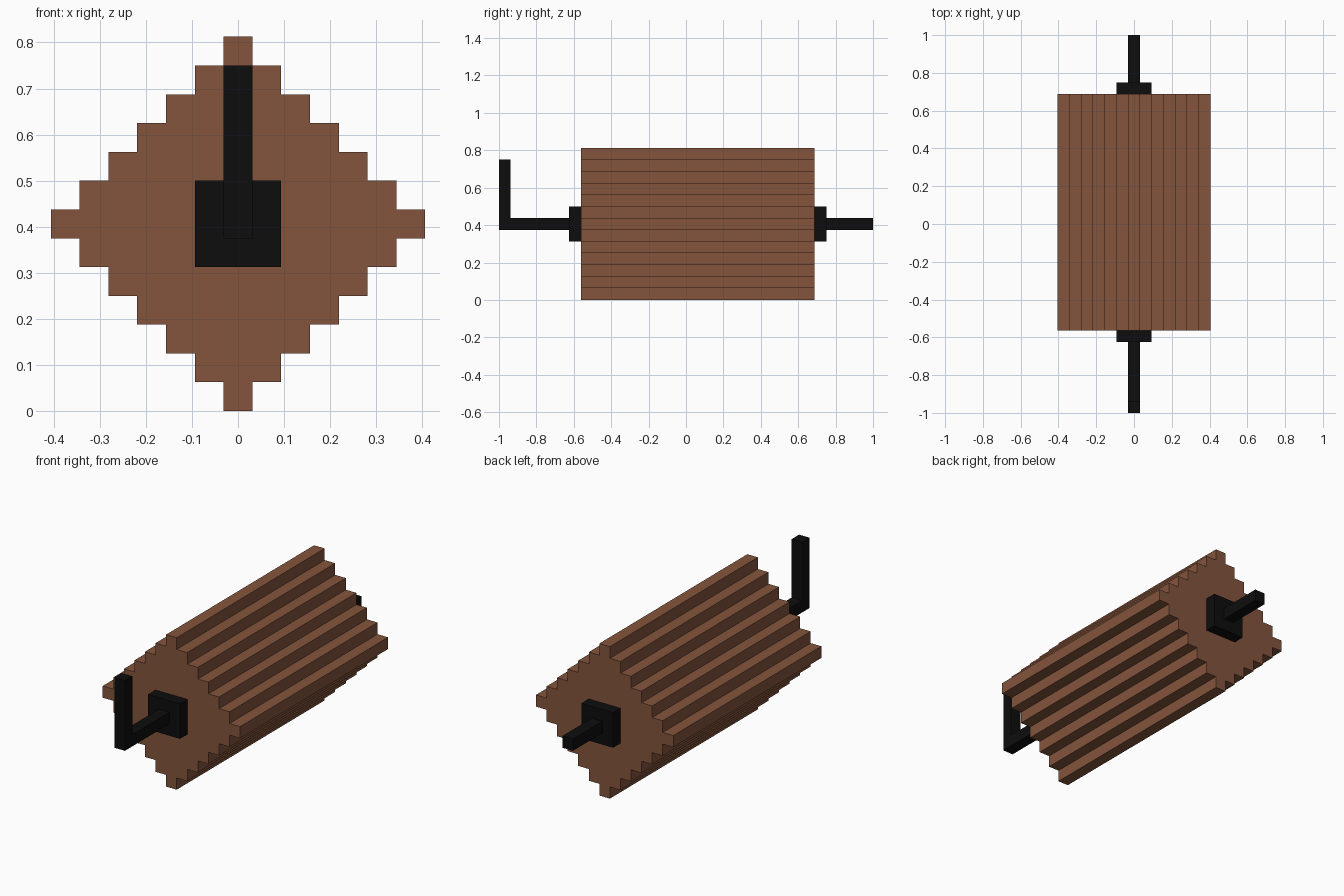
import bpy
import bmesh
from mathutils import Vector

cube = bpy.data.objects.get("Cube")
if cube:
    bpy.data.objects.remove(cube, do_unlink=True)

U = 1 / 16            # block grid step
AXIS_Z = 6.5 * U      # height of the roller axis


def make_material(name, rgb):
    mat = bpy.data.materials.new(name)
    mat.use_nodes = True
    mat.diffuse_color = (*rgb, 1)
    bsdf = next(n for n in mat.node_tree.nodes if n.type == 'BSDF_PRINCIPLED')
    bsdf.inputs["Base Color"].default_value = (*rgb, 1)
    return mat


def prism(name, points, extrusion, mat):
    """Extrude a closed outline along a vector; all sizes in grid steps."""
    bm = bmesh.new()
    face = bm.faces.new([bm.verts.new(Vector(p) * U) for p in points])
    result = bmesh.ops.extrude_face_region(bm, geom=[face], use_keep_orig=True)
    moved = [g for g in result["geom"] if isinstance(g, bmesh.types.BMVert)]
    bmesh.ops.translate(bm, vec=Vector(extrusion) * U, verts=moved)
    bmesh.ops.recalc_face_normals(bm, faces=bm.faces)
    mesh = bpy.data.meshes.new(name)
    bm.to_mesh(mesh)
    bm.free()
    mesh.materials.append(mat)
    obj = bpy.data.objects.new(name, mesh)
    obj.location.z = AXIS_Z
    bpy.context.collection.objects.link(obj)
    return obj


def square_bar(name, half, y0, y1, mat):
    corners = [(-half, y0, -half), (half, y0, -half),
               (half, y0, half), (-half, y0, half)]
    return prism(name, corners, (0, y1 - y0, 0), mat)


brown = make_material("brown wood", (0.227, 0.089, 0.045))
black = make_material("black iron", (0.004, 0.004, 0.004))

# Ridged roller: one stair-stepped quadrant turned four times
quadrant = []
for i in range(7):
    quadrant.append((i + 0.5, 6.5 - i))
    if i < 6:
        quadrant.append((i + 0.5, 5.5 - i))
outline = []
for _ in range(4):
    outline += quadrant
    quadrant = [(z, -x) for x, z in quadrant]
prism("roller", [(x, -9, z) for x, z in outline], (0, 20, 0), brown)

# Square end plates
square_bar("front_plate", 1.5, -10, -9, black)
square_bar("back_plate", 1.5, 11, 12, black)

# Back axle
square_bar("back_axle", 0.5, 12, 16, black)

# Front axle bent upward into a crank handle
crank = [(-16, -0.5), (-10, -0.5), (-10, 0.5), (-15, 0.5), (-15, 5.5), (-16, 5.5)]
prism("front_crank", [(-0.5, y, z) for y, z in crank], (1, 0, 0), black)
